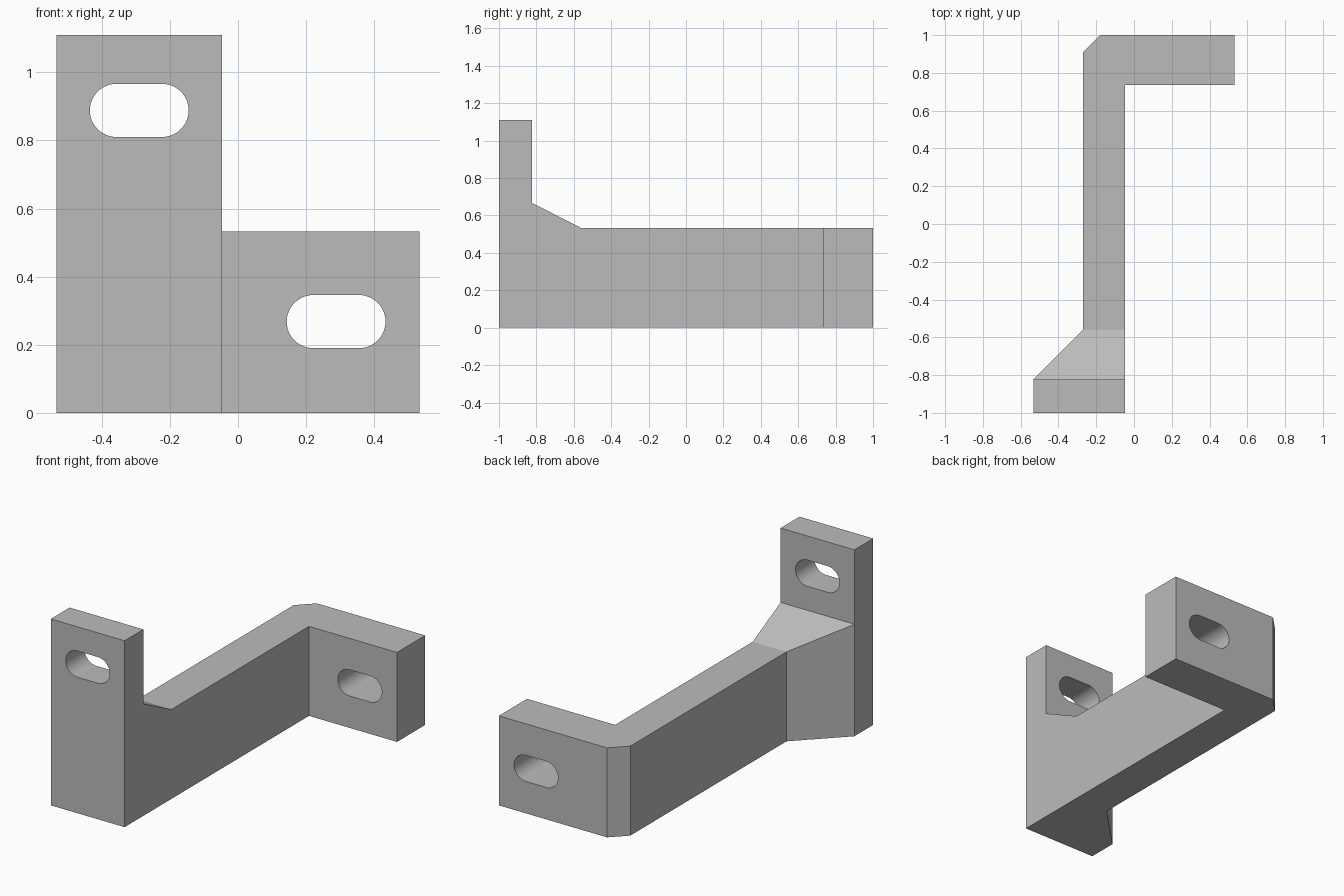
import bpy, bmesh, math
from mathutils import Vector

cube = bpy.data.objects.get("Cube")
if cube:
    bpy.data.objects.remove(cube, do_unlink=True)

grey = bpy.data.materials.new("plain grey")
grey.use_nodes = True
colour = (0.5, 0.5, 0.5, 1)
grey.diffuse_color = colour
grey.node_tree.nodes["Principled BSDF"].inputs["Base Color"].default_value = colour


def prism(name, points, sweep):
    """Solid made by sweeping a flat outline along a vector."""
    bm = bmesh.new()
    face = bm.faces.new([bm.verts.new(p) for p in points])
    swept = bmesh.ops.extrude_face_region(bm, geom=[face])["geom"]
    verts = [v for v in swept if isinstance(v, bmesh.types.BMVert)]
    bmesh.ops.translate(bm, verts=verts, vec=Vector(sweep))
    bmesh.ops.recalc_face_normals(bm, faces=bm.faces)
    mesh = bpy.data.meshes.new(name)
    bm.to_mesh(mesh)
    bm.free()
    mesh.materials.append(grey)
    obj = bpy.data.objects.new(name, mesh)
    bpy.context.collection.objects.link(obj)
    return obj


def boolean(obj, cutter, operation):
    bpy.context.view_layer.objects.active = obj
    mod = obj.modifiers.new(operation, "BOOLEAN")
    mod.operation, mod.solver, mod.object = operation, "EXACT", cutter
    bpy.ops.object.modifier_apply(modifier=mod.name)
    bpy.data.objects.remove(cutter, do_unlink=True)


def slot(x, y, z, radius=0.078, half=0.067, steps=24):
    """Rounded slot cutter running along y."""
    points = []
    for side in (1, -1):
        for i in range(steps + 1):
            a = math.pi * (i / steps - 0.5)
            points.append((x + side * (half + radius * math.cos(a)), y,
                           z + side * radius * math.sin(a)))
    return prism("slot_cutter", points, (0, 0.5, 0))


# Bracket body: plan outline with flared post, arm and chamfered foot
plan = [(-0.533, -1), (-0.047, -1), (-0.047, 0.735), (0.533, 0.735),
        (0.533, 1), (-0.18, 1), (-0.27, 0.91), (-0.27, -0.56), (-0.533, -0.823)]
bracket = prism("offset_bracket", [(x, y, 0) for x, y in plan], (0, 0, 1.11))

# Side profile: tall post, sloping gusset, level arm
side = [(-1.2, -0.2), (1.2, -0.2), (1.2, 0.533), (-0.56, 0.533),
        (-0.823, 0.667), (-0.823, 1.3), (-1.2, 1.3)]
boolean(bracket, prism("side_cutter", [(-1, y, z) for y, z in side], (2, 0, 0)), "INTERSECT")

# Mounting slots in the post and the foot
boolean(bracket, slot(-0.29, -1.2, 0.888), "DIFFERENCE")
boolean(bracket, slot(0.288, 0.6, 0.268), "DIFFERENCE")

bpy.ops.object.select_all(action="DESELECT")
bracket.select_set(True)
bpy.context.view_layer.objects.active = bracket
bpy.ops.object.shade_smooth_by_angle(angle=math.radians(20))
